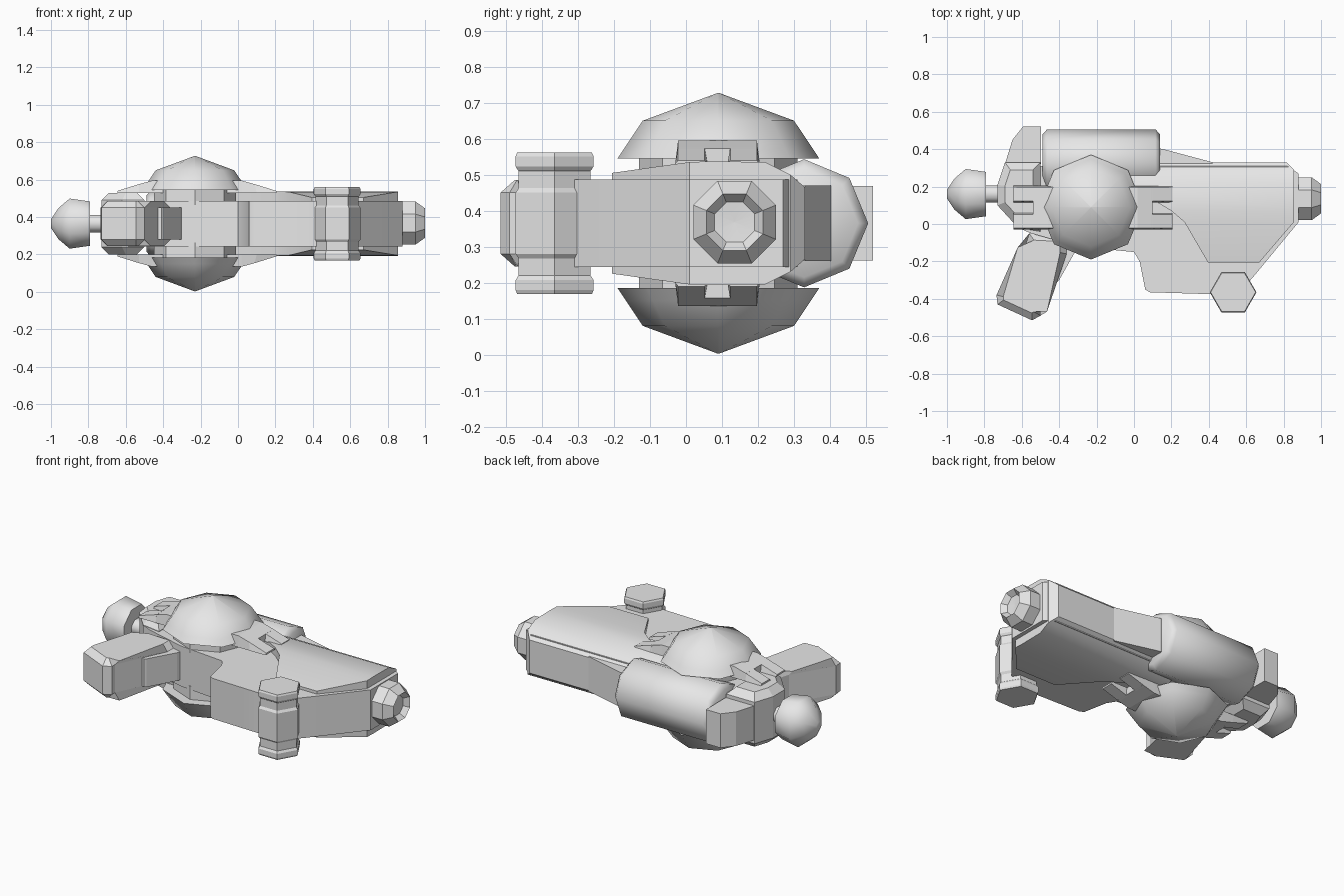
import bpy, bmesh
from math import sin, cos, pi, radians
from mathutils import Vector

cube = bpy.data.objects.get("Cube")
if cube:
    bpy.data.objects.remove(cube, do_unlink=True)

MID = 0.365  # height of the mirror plane
grey = bpy.data.materials.new("plain_grey")
grey.use_nodes = True
grey.diffuse_color = (0.8, 0.8, 0.8, 1)
grey.node_tree.nodes["Principled BSDF"].inputs["Base Color"].default_value = (0.8, 0.8, 0.8, 1)


def finish(name, bm, angle):
    bmesh.ops.remove_doubles(bm, verts=bm.verts, dist=0.0005)
    bmesh.ops.recalc_face_normals(bm, faces=bm.faces)
    mesh = bpy.data.meshes.new(name)
    bm.to_mesh(mesh)
    bm.free()
    mesh.materials.append(grey)
    ob = bpy.data.objects.new(name, mesh)
    bpy.context.collection.objects.link(ob)
    if angle:
        bpy.ops.object.select_all(action='DESELECT')
        ob.select_set(True)
        bpy.context.view_layer.objects.active = ob
        bpy.ops.object.shade_smooth_by_angle(angle=radians(angle))
    return ob


def loft(name, rings, angle=0):
    """Skin a list of equal-length rings and close both ends."""
    bm = bmesh.new()
    rows = [[bm.verts.new(p) for p in ring] for ring in rings]
    n = len(rows[0])
    for a, b in zip(rows, rows[1:]):
        for i in range(n):
            j = (i + 1) % n
            bm.faces.new((a[i], a[j], b[j], b[i]))
    bm.faces.new(rows[0])
    bm.faces.new(rows[-1])
    return finish(name, bm, angle)


def lathe(name, profile, centre, axis, sides=8, phase=0.0, angle=0):
    """Revolve (position, radius) pairs round an x or z axis."""
    rings = []
    for t, r in profile:
        ring = []
        for i in range(sides):
            a = phase + 2 * pi * i / sides
            u, v = r * cos(a), r * sin(a)
            off = (t, u, v) if axis == 'x' else (u, v, t)
            ring.append(Vector(centre) + Vector(off))
        rings.append(ring)
    return loft(name, rings, angle)


def slab(name, outline, half, bevel=0.0, angle=0):
    """Extrude a plan outline both ways from the mirror plane."""
    bm = bmesh.new()
    rows = [[bm.verts.new((x, y, MID + s * half)) for x, y in outline] for s in (-1, 1)]
    n = len(outline)
    caps = [bm.faces.new(r) for r in rows]
    for i in range(n):
        j = (i + 1) % n
        bm.faces.new((rows[0][i], rows[0][j], rows[1][j], rows[1][i]))
    if bevel:
        rim = list({e for f in caps for e in f.edges})
        bmesh.ops.bevel(bm, geom=rim, offset=bevel, segments=1, affect='EDGES')
    return finish(name, bm, angle)


# Central body plate, running from the rear to the nose
slab("body_core", [(-0.62, -0.02), (-0.55, -0.05), (-0.3, -0.12), (0, -0.15), (0.03, -0.2),
                   (0.06, -0.35), (0.085, -0.365), (0.41, -0.375), (0.56, -0.37), (0.64, -0.28),
                   (0.88, 0.01), (0.88, 0.27), (0.82, 0.31), (-0.62, 0.31)], 0.122, angle=35)

# Thick front hull with sloping long sides
rows = [(-0.205, 0.395, 0.67, 0.14), (0.01, 0.27, 0.855, 0.17), (0.07, 0.2, 0.855, 0.172),
        (0.22, -0.05, 0.855, 0.17), (0.29, -0.05, 0.855, 0.135), (0.33, -0.05, 0.815, 0.1)]
loft("front_hull", [[(a, y, MID - h), (b, y, MID - h), (b, y, MID + h), (a, y, MID + h)]
                    for y, a, b, h in rows], 35)

# Rear block, its fin, and the wedge before the tank
slab("rear_block", [(-0.69, 0.33), (-0.73, 0.21), (-0.73, 0.1), (-0.62, -0.02),
                    (-0.5, -0.04), (-0.5, 0.33)], 0.165, 0.04)
slab("rear_fin", [(-0.69, 0.32), (-0.65, 0.45), (-0.594, 0.52), (-0.497, 0.52),
                  (-0.497, 0.32)], 0.103)
slab("tank_wedge", [(0.1, 0.3), (0.1, 0.405), (0.15, 0.402), (0.42, 0.33), (0.42, 0.3)], 0.105)

# Back tank
lathe("tank", [(-0.49, 0.15), (-0.465, 0.178), (0.115, 0.178), (0.14, 0.15)],
      (0, 0.328, MID), 'x', angle=50)

# Grip and trigger guard
slab("grip", [(-0.56, -0.05), (-0.59, -0.14), (-0.735, -0.38), (-0.73, -0.43), (-0.545, -0.515),
              (-0.5, -0.49), (-0.5, -0.46), (-0.36, -0.16), (-0.36, -0.06)], 0.12, 0.035)
slab("trigger_block", [(-0.52, -0.02), (-0.5, -0.28), (-0.41, -0.31), (-0.4, -0.3),
                       (-0.31, -0.14), (-0.28, -0.05)], 0.085)

# Upright six-sided fore handle with end caps
half = [(0.085, 0.125), (0.098, 0.115), (0.145, 0.115), (0.148, 0.118), (0.158, 0.125),
        (0.186, 0.125), (0.196, 0.12)]
lathe("fore_handle", [(-t, r) for t, r in reversed(half)] + half, (0.53, -0.365, MID), 'z', 6)

# Nose collar and dished muzzle
lathe("muzzle", [(0.85, 0.124), (0.95, 0.124), (1.0, 0.085), (0.97, 0.06), (0.965, 0.001)],
      (0, 0.135, MID + 0.003), 'x', phase=pi / 8, angle=32)

# Rear knob on its rod
lathe("rear_rod", [(-0.82, 0.05), (-0.7, 0.05)], (0, 0.16, MID), 'x', phase=pi / 8, angle=50)
lathe("rear_knob", [(-1.0, 0.025), (-0.96, 0.09), (-0.9, 0.145), (-0.79, 0.128)],
      (0, 0.16, MID), 'x', phase=pi / 8, angle=50)

# Side domes with the forked straps under them, on both faces
for side, s in (("upper", 1), ("lower", -1)):
    lathe(side + "_dome", [(s * 0.18, 0.28), (s * 0.215, 0.257), (s * 0.285, 0.21),
                           (s * 0.362, 0.002)], (-0.23, 0.09, MID), 'z', angle=48)
    lathe(side + "_dome_mount", [(s * 0.1, 0.22), (s * 0.185, 0.22)],
          (-0.23, 0.09, MID), 'z')

    def strap(name, stations, y0, y1):
        lo = MID + s * 0.165
        loft(name, [[(x, y0, lo), (x, y1, lo), (x, y1 - 0.008, MID + s * h),
                     (x, y0 + 0.008, MID + s * h)] for x, h in stations])

    strap(side + "_strap", [(-0.54, 0.208), (-0.46, 0.23), (0.02, 0.23), (0.1, 0.208)],
          -0.03, 0.205)
    for end, d in (("front", 1), ("rear", -1)):
        for k, (y0, y1) in enumerate(((-0.03, 0.06), (0.115, 0.205))):
            strap(f"{side}_{end}_prong_{k + 1}",
                  [(-0.22 + d * 0.31, 0.211), (-0.22 + d * 0.425, 0.175)], y0, y1)
